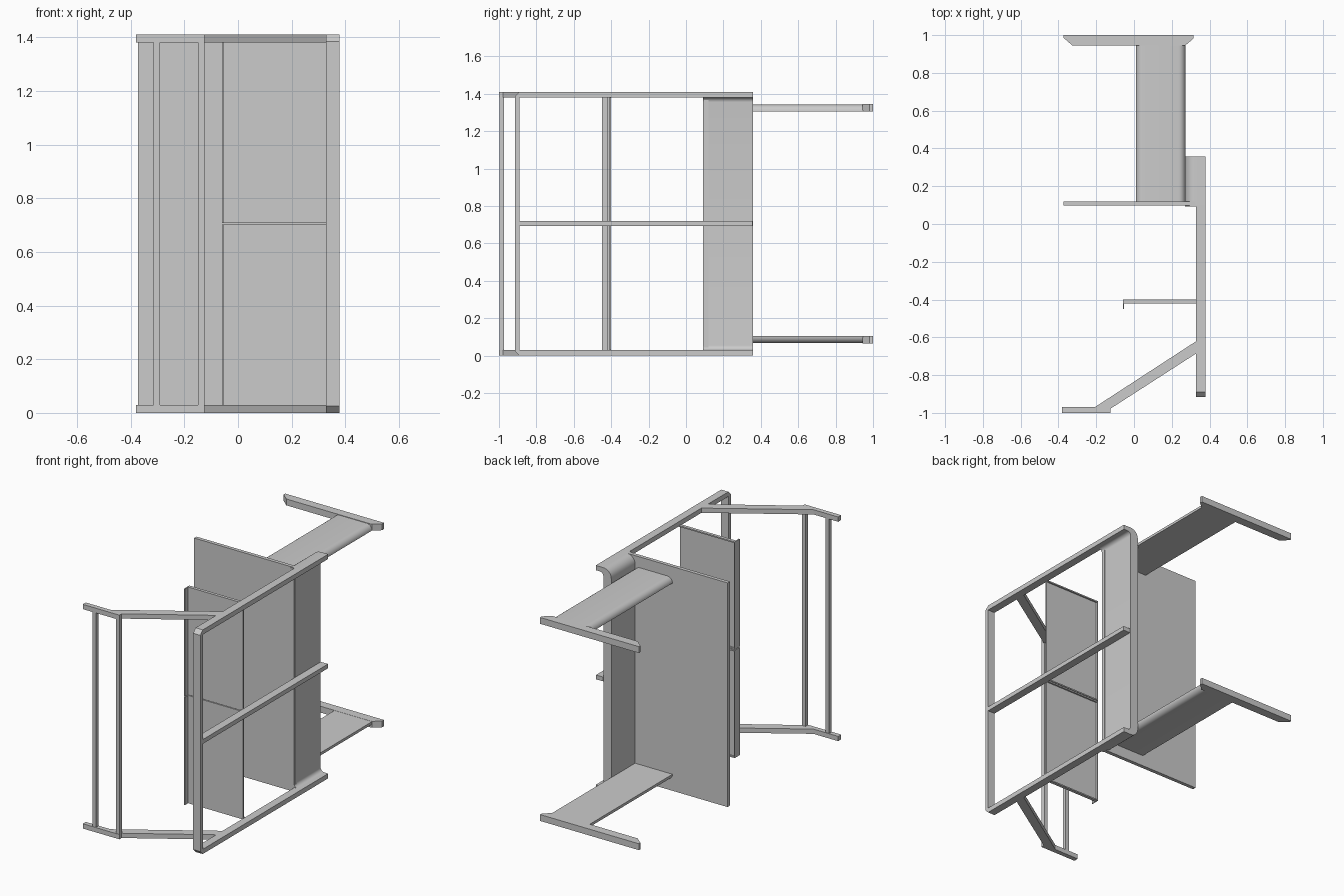
import bpy, math

if "Cube" in bpy.data.objects:
    bpy.data.objects.remove(bpy.data.objects["Cube"])

H = 1.41  # overall height


def mesh(name, verts, faces):
    me = bpy.data.meshes.new(name)
    me.from_pydata(verts, [], faces)
    me.update()
    ob = bpy.data.objects.new(name, me)
    bpy.context.collection.objects.link(ob)
    import bmesh
    bm = bmesh.new()
    bm.from_mesh(me)
    bmesh.ops.recalc_face_normals(bm, faces=bm.faces)
    bm.to_mesh(me)
    bm.free()
    return ob


def prism(name, pts, axis, lo, hi):
    """Extrude a 2D profile along an axis; profile is in the other two axes in order."""
    def place(p, t):
        c = list(p)
        c.insert("xyz".index(axis), t)
        return tuple(c)
    n = len(pts)
    verts = [place(p, t) for t in (lo, hi) for p in pts]
    faces = [tuple(range(n)), tuple(range(n, 2 * n))[::-1]]
    faces += [(i, (i + 1) % n, n + (i + 1) % n, n + i) for i in range(n)]
    return mesh(name, verts, faces)


def box(name, x, y, z):
    return prism(name, [(x[0], y[0]), (x[1], y[0]), (x[1], y[1]), (x[0], y[1])], "z", *z)


def arc(cx, cz, r, a0, a1, n=6):
    return [(cx + r * math.cos(math.radians(a0 + (a1 - a0) * i / n)),
             cz + r * math.sin(math.radians(a0 + (a1 - a0) * i / n))) for i in range(n + 1)]


def smooth(ob):
    bpy.ops.object.select_all(action='DESELECT')
    ob.select_set(True)
    bpy.context.view_layer.objects.active = ob
    bpy.ops.object.shade_smooth_by_angle(angle=math.radians(35))


def mirrored(pts):
    return [(a, H - b) for a, b in pts]


# Base frame: long rails joined by a front bar with chamfered corners
c, t = 0.025, 0.03
prism("base_frame", [(0.10, 0), (-0.915 + c, 0), (-0.915, c), (-0.915, H - c), (-0.915 + c, H),
                     (0.10, H), (0.10, H - t), (-0.89, H - t), (-0.89, t), (0.10, t)],
      "x", 0.328, 0.378)
box("middle_rail", (0.328, 0.378), (-0.89, 0.355), (0.693, 0.72))

# Rear panel: rounded U channel joining the two rails
outer = [(0.378, H)] + arc(0.325, H - 0.055, 0.055, 90, 180)
inner = [(0.378, H - t)] + arc(0.35, H - t - 0.025, 0.025, 90, 180)
smooth(prism("rear_channel", outer + mirrored(outer)[::-1] + mirrored(inner) + inner[::-1],
             "y", 0.092, 0.357))

# Large panel
box("main_panel", (-0.373, 0.328), (0.097, 0.12), (0, H))

# Two thin shelves with side ribs and a front lip
for i, (z0, z1) in enumerate(((0.025, 0.703), (0.707, 1.385))):
    box(f"shelf_{i}", (-0.055, 0.33), (-0.42, -0.41), (z0, z1))
    box(f"shelf_lip_{i}", (-0.059, -0.053), (-0.45, -0.40), (z0, z1))
    for j, z in enumerate((z0, z1 - 0.008)):
        box(f"shelf_rib_{i}_{j}", (-0.055, 0.33), (-0.41, -0.40), (z, z + 0.008))

# Front support: angled arms and crossbars
arm = [(-0.38, -1), (-0.125, -1), (-0.125, -0.978), (0.33, -0.685),
       (0.33, -0.62), (-0.208, -0.97), (-0.38, -0.97)]
for i, z in enumerate((0, H - t)):
    prism(f"front_arm_{i}", arm, "z", z, z + t)
for i, x in enumerate((-0.315, -0.15)):
    box(f"front_crossbar_{i}", (x, x + 0.025), (-0.998, -0.973), (t, H - t))

# Rear legs with rounded outer edges, and tapered feet
foot = [(-0.372, 1), (0.315, 1), (0.315, 0.982), (0.27, 0.944), (-0.325, 0.944), (-0.372, 0.985)]
r = 0.036
leg = [(0.01, 1.306), (0.272, 1.306)] + arc(0.272 - r, 1.306, r, 0, 90) + arc(0.01 + r, 1.306, r, 90, 180)
leg = leg[2:]
for i in (0, 1):
    smooth(prism(f"rear_leg_{i}", leg if i else mirrored(leg), "y", 0.118, 0.95))
    z = 1.305 if i else H - 1.345
    prism(f"rear_foot_{i}", foot, "z", z, z + 0.04)
